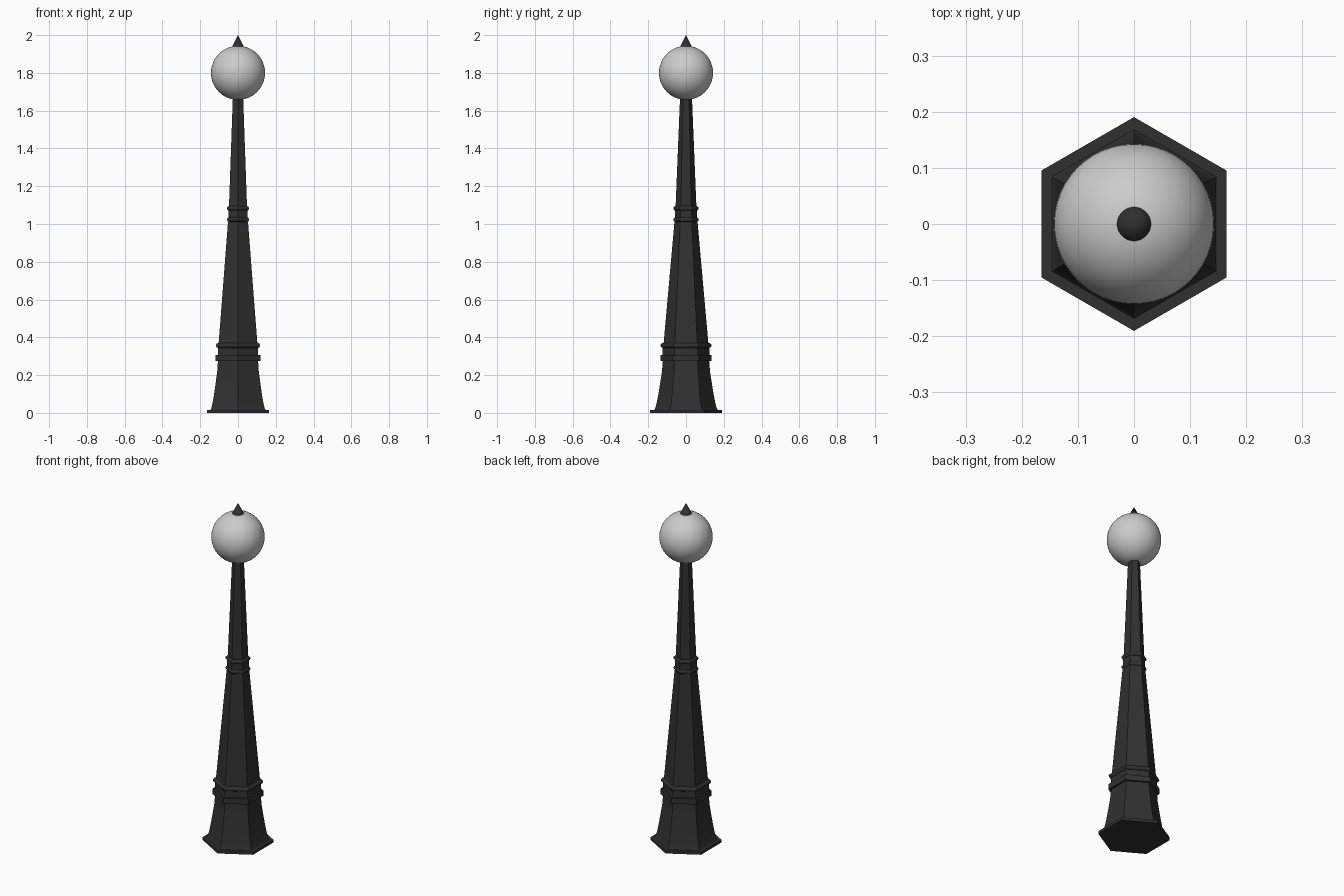
import bpy, bmesh, math

if "Cube" in bpy.data.objects:
    bpy.data.objects.remove(bpy.data.objects["Cube"])

dark = bpy.data.materials.new("dark_iron")
dark.diffuse_color = (0.03, 0.03, 0.03, 1)
dark.use_nodes = True
dark.node_tree.nodes["Principled BSDF"].inputs["Base Color"].default_value = dark.diffuse_color


def hex_loft(name, profile):
    """Stack hexagons (corners on +-y) from (half width across flats, z) pairs."""
    bm = bmesh.new()
    loops = []
    for apothem, z in profile:
        r = apothem / math.cos(math.pi / 6)
        loops.append([bm.verts.new((r * math.cos(a), r * math.sin(a), z))
                      for a in (math.radians(30 + 60 * i) for i in range(6))])
    for lo, hi in zip(loops, loops[1:]):
        for i in range(6):
            j = (i + 1) % 6
            bm.faces.new((lo[i], lo[j], hi[j], hi[i]))
    bm.faces.new(loops[0][::-1])
    bm.faces.new(loops[-1])
    me = bpy.data.meshes.new(name)
    bm.to_mesh(me)
    bm.free()
    ob = bpy.data.objects.new(name, me)
    bpy.context.collection.objects.link(ob)
    me.materials.append(dark)
    return ob


def ring(name, z, inner, bulge, half_height):
    """Rounded hexagonal moulding."""
    prof = []
    for i in range(9):
        a = -math.pi / 2 + math.pi * i / 8
        prof.append((inner + bulge * math.cos(a), z + half_height * math.sin(a)))
    return hex_loft(name, prof)


# foot plate and flared pedestal
hex_loft("foot_plate", [(0.165, 0), (0.165, 0.016)])
hex_loft("pedestal", [(0.147, 0.014), (0.142, 0.022), (0.136, 0.045), (0.128, 0.09),
                      (0.118, 0.16), (0.110, 0.22), (0.106, 0.28)])

# collar between pedestal and shaft
hex_loft("collar_band", [(0.118, 0.274), (0.118, 0.306)])
hex_loft("collar_neck", [(0.107, 0.300), (0.107, 0.345)])
ring("collar_ring", 0.357, 0.104, 0.013, 0.013)

# tapering shaft in two stages
hex_loft("lower_shaft", [(0.104, 0.35), (0.053, 1.01)])
hex_loft("shaft_joint", [(0.051, 1.005), (0.050, 1.09)])
hex_loft("upper_shaft", [(0.048, 1.085), (0.027, 1.68)])
for i, z in enumerate((1.023, 1.083)):
    ring(f"shaft_ring_{i + 1}", z, 0.047, 0.011, 0.012)

# glass globe
bpy.ops.mesh.primitive_uv_sphere_add(segments=48, ring_count=24, radius=0.143,
                                     location=(0, 0, 1.8))
globe = bpy.context.object
globe.name = "globe"
bpy.ops.object.shade_smooth()

# pointed finial
bpy.ops.mesh.primitive_cone_add(vertices=32, radius1=0.032, radius2=0, depth=0.064,
                                location=(0, 0, 1.968))
finial = bpy.context.object
finial.name = "finial"
finial.data.materials.append(dark)
bpy.ops.object.shade_smooth_by_angle(angle=math.radians(40))
